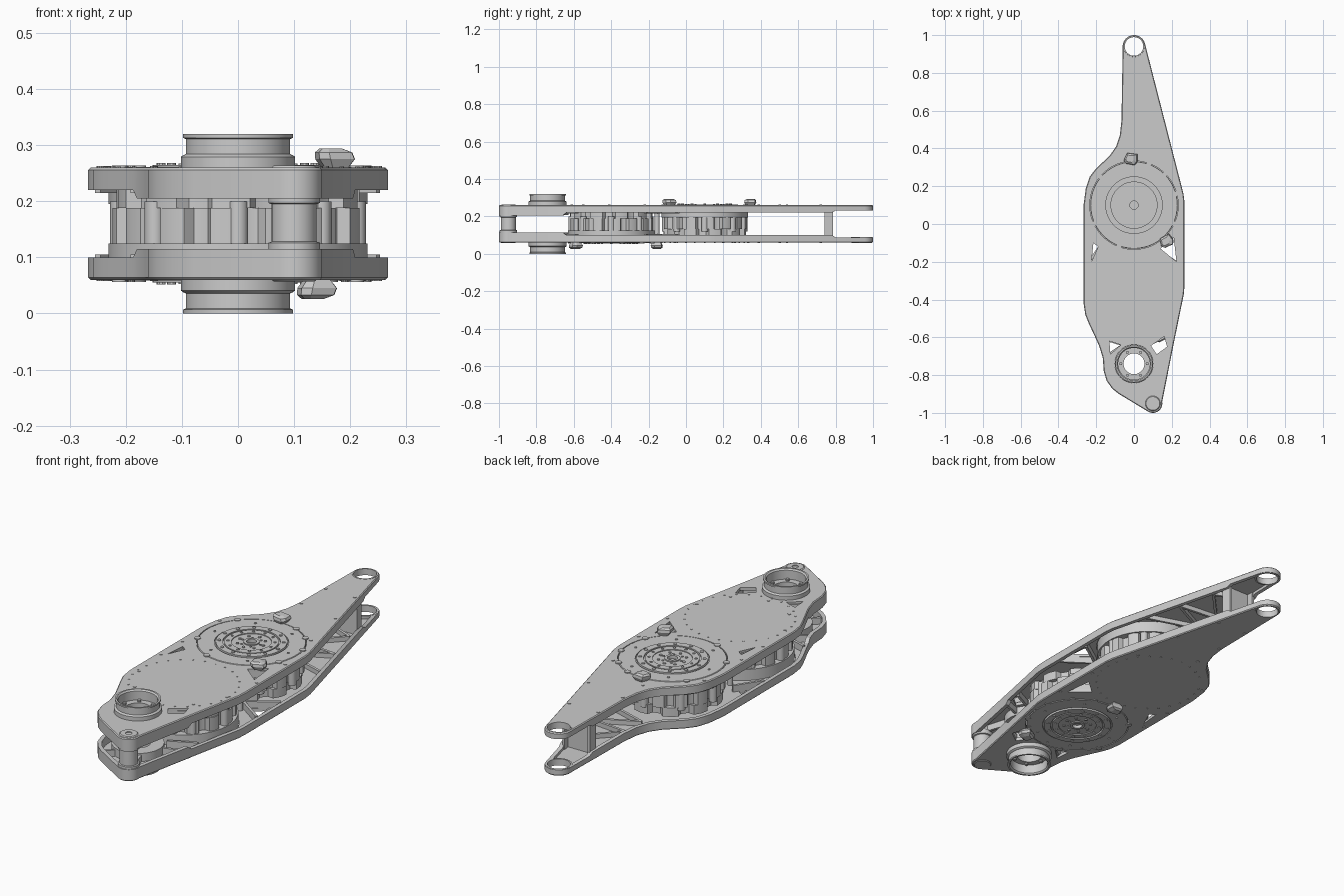
import bpy, bmesh, math
from mathutils import Vector

if "Cube" in bpy.data.objects:
    bpy.data.objects.remove(bpy.data.objects["Cube"])

H = 0.32            # total height; lower parts mirror the upper ones about H/2
TOP = 0.26          # outer face of the upper plate


def finish(bm, name, flip=False, smooth=True):
    if flip:
        for v in bm.verts:
            v.co.z = H - v.co.z
    bmesh.ops.remove_doubles(bm, verts=bm.verts, dist=1e-5)
    bmesh.ops.recalc_face_normals(bm, faces=bm.faces)
    me = bpy.data.meshes.new(name)
    bm.to_mesh(me)
    bm.free()
    ob = bpy.data.objects.new(name, me)
    bpy.context.collection.objects.link(ob)
    if smooth:
        shade(ob)
    return ob


def shade(ob):
    bpy.ops.object.select_all(action='DESELECT')
    ob.select_set(True)
    bpy.context.view_layer.objects.active = ob
    bpy.ops.object.shade_smooth_by_angle(angle=math.radians(32))


def loft(bm, rings, caps=True, loop=False):
    vs = [[bm.verts.new(p) for p in r] for r in rings]
    n = len(rings[0])
    pairs = list(zip(vs, vs[1:])) + ([(vs[-1], vs[0])] if loop else [])
    for a, b in pairs:
        for i in range(n):
            j = (i + 1) % n
            bm.faces.new((a[i], a[j], b[j], b[i]))
    if caps:
        bm.faces.new(vs[0])
        bm.faces.new(vs[-1])


def arc(cx, cy, r, a0, a1, n):
    return [(cx + r * math.cos(math.radians(a0 + (a1 - a0) * i / n)),
             cy + r * math.sin(math.radians(a0 + (a1 - a0) * i / n))) for i in range(n + 1)]


def circle(cx, cy, r, n=64):
    return arc(cx, cy, r, 0, 360, n)[:-1]


def prism(bm, pts, z0, z1):
    loft(bm, [[(x, y, z) for x, y in pts] for z in (z0, z1)])


def lathe(bm, cx, cy, prof, loop=True, n=64):
    loft(bm, [[(x, y, z) for x, y in circle(cx, cy, r, n)] for r, z in prof],
         caps=not loop, loop=loop)


def bar(bm, p, q, w, z0, z1):
    p, q = Vector(p), Vector(q)
    d = (q - p).normalized() * w / 2
    s = Vector((-d.y, d.x))
    prism(bm, [tuple(v) for v in (p - s, q - s, q + s, p + s)], z0, z1)


def offset(pts, d):
    out = []
    for i, p in enumerate(pts):
        p, a, b = Vector(p), Vector(pts[i - 1]), Vector(pts[(i + 1) % len(pts)])
        e, f = (p - a).normalized(), (b - p).normalized()
        m = (Vector((-e.y, e.x)) + Vector((-f.y, f.x))).normalized()
        out.append(tuple(p + m * d / max(0.5, m.dot(Vector((-e.y, e.x))))))
    return out


# shared plate outline, counter-clockwise from the arm tip
OUTLINE = arc(0, .94, .06, 14, 182, 20) + [
    (-.062, .8), (-.063, .78), (-.066, .55), (-.075, .47), (-.095, .41), (-.13, .36),
    (-.2, .295), (-.235, .25), (-.255, .19), (-.267, .1), (-.267, -.42), (-.258, -.48),
    (-.24, -.525), (-.205, -.6), (-.187, -.64), (-.18, -.66), (-.165, -.71), (-.16, -.78),
    (-.145, -.83), (-.115, -.872), (-.08, -.9)] + arc(.1, -.95, .05, 238, 370, 14) + [
    (.205, -.66), (.209, -.64), (.264, -.37), (.267, -.33), (.267, .12), (.262, .16),
    (.103, .78), (.098, .8)]
WINDOWS = [[(.14, -.13), (.21, -.07), (.225, -.2)],
           [(-.225, -.2), (-.19, -.12), (-.215, -.1)],
           [(-.13, -.62), (-.07, -.64), (-.125, -.69)],
           [(.09, -.645), (.16, -.595), (.175, -.65), (.12, -.69)]]


def rim_z(y):
    return .205 if y < -.65 else .232 if y > .79 else .22


def plate(name, flip, hub_y):
    bm = bmesh.new()
    rim, bev, floor = OUTLINE, offset(OUTLINE, .004), offset(OUTLINE, .018)
    zs = [rim_z(y) for _, y in OUTLINE]
    loft(bm, [[(x, y, TOP) for x, y in bev],
              [(x, y, TOP - .004) for x, y in rim],
              [(x, y, z) for (x, y), z in zip(rim, zs)],
              [(x, y, z) for (x, y), z in zip(floor, zs)],
              [(x, y, .245) for x, y in floor]])
    ob = finish(bm, name, flip, smooth=False)
    bm = bmesh.new()
    for pts in WINDOWS + [circle(0, .94, .052), circle(0, -.74, .056),
                          circle(0, hub_y, .234, 96)]:
        prism(bm, pts, .15, .4)
    cutter = finish(bm, "cutter", flip, smooth=False)
    cutter.hide_render = True
    mod = ob.modifiers.new("openings", 'BOOLEAN')
    mod.operation, mod.solver, mod.object = 'DIFFERENCE', 'EXACT', cutter
    bpy.context.view_layer.objects.active = ob
    bpy.ops.object.modifier_apply(modifier=mod.name)
    bpy.data.objects.remove(cutter)
    shade(ob)


def side(label, flip, hub_y, plain_y):
    plate(label + "_plate", flip, hub_y)

    # stiffening ribs inside the plate pocket
    bm = bmesh.new()
    zig = [(-.05, .74), (.1, .68), (-.05, .52), (.15, .5), (-.05, .4), (.2, .32)]
    for p, q in zip(zig, zig[1:]):
        bar(bm, p, q, .012, .224, .25)
    for p, q in [((-.25, -.22), (-.17, -.1)), ((.25, -.22), (.12, -.13)), ((.25, -.04), (.12, -.13)),
                 ((-.19, -.6), (-.06, -.64)), ((.2, -.58), (.08, -.64)), ((-.15, -.7), (-.06, -.64)),
                 ((.18, -.68), (.1, -.71)), ((.07, -.82), (.1, -.92)), ((-.05, -.84), (-.09, -.88))]:
        bar(bm, p, q, .012, .215, .25)
    finish(bm, label + "_ribs", flip)

    # bushing at the arm tip
    bm = bmesh.new()
    lathe(bm, 0, .94, [(.049, .231), (.049, .261), (.055, .261), (.057, .256), (.057, .231)])
    finish(bm, label + "_tip_bushing", flip)

    # bearing collar standing out of the plate
    bm = bmesh.new()
    lathe(bm, 0, -.74, [(.055, .207), (.055, .272), (.084, .272), (.084, .314), (.09, .32),
                        (.098, .32), (.098, .313), (.093, .311), (.093, .284), (.098, .282),
                        (.102, .279), (.102, .259), (.112, .257), (.112, .207)])
    for x, y in circle(0, -.74, .07, 6):
        prism(bm, circle(x, y, .008, 10), .27, .28)
    finish(bm, label + "_bearing_collar", flip)

    # drive unit: flanged drum with a stepped output face
    bm = bmesh.new()
    lathe(bm, 0, hub_y, [(0, .1), (.19, .1), (.19, .195), (.231, .195), (.231, .258), (.229, .261),
                         (.158, .261), (.158, .254), (.152, .254), (.152, .265), (.122, .265),
                         (.122, .257), (.115, .257), (.115, .264), (.085, .264), (.085, .26),
                         (.034, .26), (.034, .265), (.022, .265), (.022, .25), (0, .25)],
          loop=False, n=96)
    finish(bm, label + "_drive_drum", flip)

    # scalloped housing around the drum
    bm = bmesh.new()
    for z0, z1, ro, ri, n, ph in [(.132, .197, .222, .2, 14, 0), (.09, .132, .218, .194, 10, .1)]:
        pts = []
        for i in range(n):
            for f, r in [(0, ro), (.25, ro + .003), (.5, ro), (.6, ri), (.75, ri - .003), (.9, ri)]:
                a = (i + f) * 2 * math.pi / n + ph
                pts.append((r * math.cos(a), hub_y + r * math.sin(a)))
        prism(bm, pts, z0, z1)
    for x, y in circle(0, hub_y, .21, 8):
        prism(bm, circle(x, y, .018, 14), .12, .2)
    finish(bm, label + "_scalloped_housing", flip)

    # bolts on the drive face, around the covered drive and along the plate edge
    bm = bmesh.new()
    for r, n, s, z in [(.137, 12, .008, .268), (.1, 12, .006, .267), (.06, 8, .007, .264),
                       (.045, 6, .005, .263), (.19, 6, .006, .264)]:
        for x, y in circle(0, hub_y, r, n):
            prism(bm, circle(x, y, s, 10), .255, z)
    for x, y in circle(0, plain_y, .236, 28):
        prism(bm, circle(x, y, .004, 8), .255, .262)
    for x, y in [(-.05, .72), (-.05, .54), (-.05, .39), (.1, .72), (.155, .5), (.195, .26),
                 (-.235, .2), (.245, .0), (-.245, -.06), (-.245, -.22), (.25, -.22),
                 (-.225, -.41), (.23, -.41), (-.15, -.55), (.155, -.55), (0, -.61)]:
        prism(bm, circle(x, y, .007, 10), .25, .2625)
    finish(bm, label + "_bolts", flip)

    # clamp lugs at the drive rim
    bm = bmesh.new()
    for a in (15, 45, 70, 140, 205, 250, 335):
        x, y = arc(0, hub_y, .232, a, a, 1)[0]
        prism(bm, circle(x, y, .014, 14), .25, .264)
    finish(bm, label + "_clamp_lugs", flip)

    # faceted cable connectors
    for k, (x, y, a) in enumerate([(.172, hub_y - .19, 25), (-.015, hub_y + .245, -10)]):
        if flip and k == 0:
            x = .14
        bm = bmesh.new()
        c, s = math.cos(math.radians(a)), math.sin(math.radians(a))
        rings = []
        for z, w, d, sh in [(.258, .022, .022, 0), (.275, .036, .03, 0), (.287, .034, .028, -.003),
                            (.294, .02, .018, -.008)]:
            rings.append([(x + c * (u * w + sh) - s * v * d, y + s * (u * w + sh) + c * v * d,
                           z) for u, v in [(-1, -.5), (-.6, -1), (.7, -1), (1, -.3), (.8, 1), (-.7, .9)]])
        loft(bm, rings)
        finish(bm, "%s_connector_%d" % (label, k + 1), flip, smooth=False)


side("upper", False, .1, -.4)
side("lower", True, -.4, .1)

# end post joining the plates
bm = bmesh.new()
lathe(bm, .1, -.95, [(0, .057), (.036, .057), (.04, .06), (.04, .1), (.046, .1), (.046, .126),
                     (.04, .128), (.04, .195), (.046, .197), (.046, .22), (.04, .22), (.04, .26),
                     (.036, .264), (.014, .264), (.014, .255), (0, .255)], loop=False, n=40)
finish(bm, "end_post", smooth=True)

# channel-shaped cross brace near the arm tip
bm = bmesh.new()
prism(bm, [(-.052, .785), (-.052, .74), (.098, .74), (.09, .785), (.078, .785), (.084, .753),
           (-.04, .753), (-.04, .785)], .072, .248)
finish(bm, "arm_cross_brace")

# slim spacers between the two drives
bm = bmesh.new()
for x in (-.12, .12):
    prism(bm, circle(x, -.155, .013, 16), .07, .25)
finish(bm, "centre_spacers")
